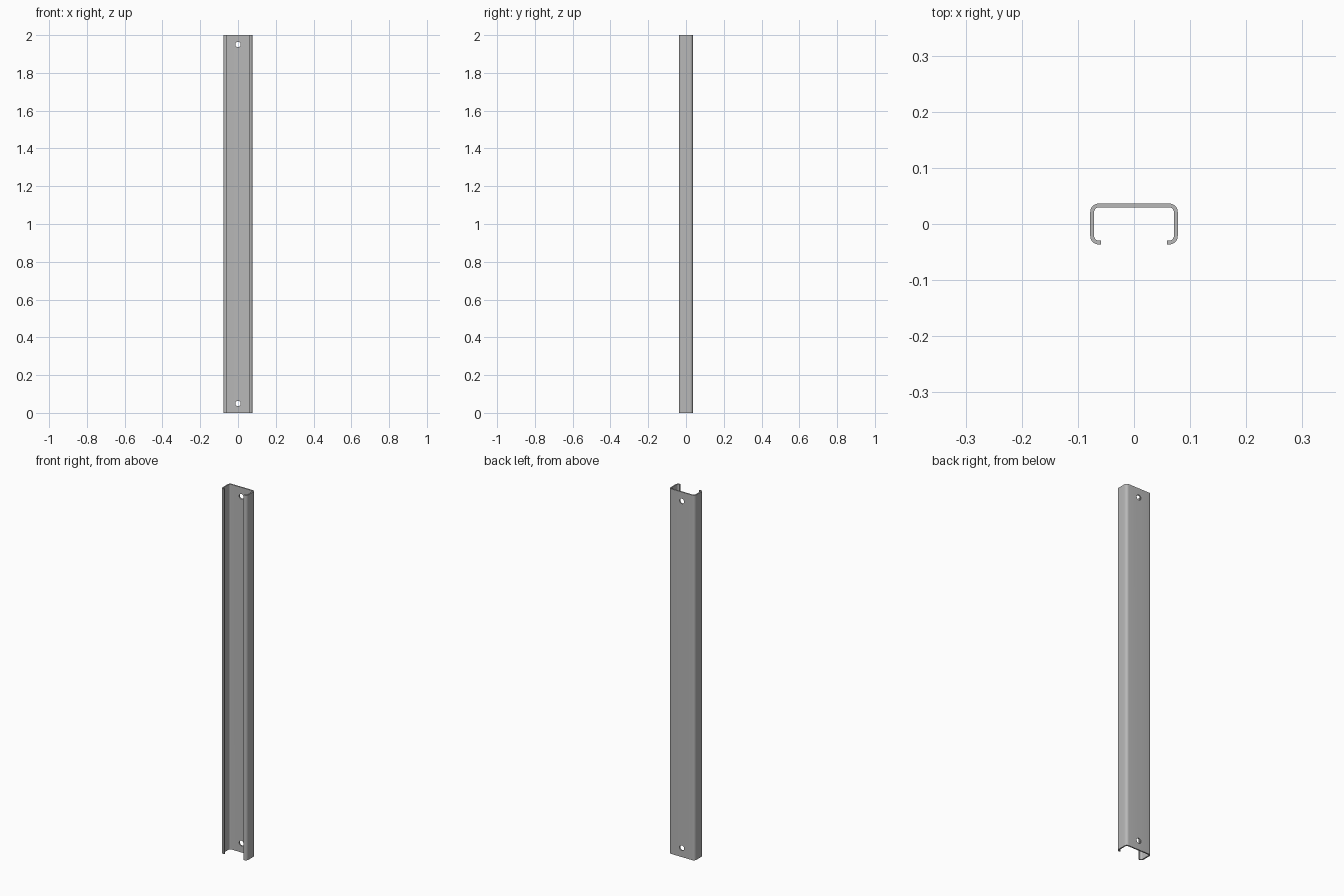
import bpy, bmesh
from math import sin, cos, radians, pi
from mathutils import Matrix

cube = bpy.data.objects.get("Cube")
if cube:
    bpy.data.objects.remove(cube, do_unlink=True)

WIDTH, DEPTH, LENGTH = 0.078, 0.0365, 2.0   # half width, half depth, height
WALL, BEND, LIP_END = 0.007, 0.015, 0.059
HOLE_RADIUS, HOLE_INSET, STEPS = 0.014, 0.05, 8

steel = bpy.data.materials.new("grey steel")
steel.use_nodes = True
grey = (0.48, 0.48, 0.48, 1)
steel.diffuse_color = grey
steel.node_tree.nodes["Principled BSDF"].inputs["Base Color"].default_value = grey


def make_object(name, bm):
    bmesh.ops.recalc_face_normals(bm, faces=bm.faces)
    mesh = bpy.data.meshes.new(name)
    bm.to_mesh(mesh)
    bm.free()
    mesh.materials.append(steel)
    obj = bpy.data.objects.new(name, mesh)
    bpy.context.collection.objects.link(obj)
    return obj


def skin(radius, inset):
    """One skin of the right half: back bend, front bend, lip end."""
    points = []
    for side, start in ((1, 90), (-1, 0)):
        for i in range(STEPS + 1):
            a = radians(start - 90 * i / STEPS)
            points.append((WIDTH - BEND + radius * cos(a),
                           side * (DEPTH - BEND) + radius * sin(a)))
    return points + [(LIP_END, inset - DEPTH)]


# Lipped channel: closed sheet profile extruded upwards
half = skin(BEND, 0) + skin(BEND - WALL, WALL)[::-1]
profile = half + [(-x, y) for x, y in reversed(half)]
bm = bmesh.new()
base = bm.faces.new([bm.verts.new((x, y, 0)) for x, y in profile])
top = bmesh.ops.extrude_face_region(bm, geom=[base], use_keep_orig=True)
bmesh.ops.translate(bm, vec=(0, 0, LENGTH),
                    verts=[v for v in top["geom"] if isinstance(v, bmesh.types.BMVert)])
channel = make_object("channel_rail", bm)

# Mounting holes through the back web
bm = bmesh.new()
for z in (HOLE_INSET, LENGTH - HOLE_INSET):
    bmesh.ops.create_cone(bm, cap_ends=True, segments=32, radius1=HOLE_RADIUS,
                          radius2=HOLE_RADIUS, depth=0.04,
                          matrix=Matrix.Translation((0, DEPTH, z)) @ Matrix.Rotation(pi / 2, 4, "X"))
cutter = make_object("hole_cutter", bm)
cutter.hide_render = True

bpy.ops.object.select_all(action="DESELECT")
channel.select_set(True)
bpy.context.view_layer.objects.active = channel
holes = channel.modifiers.new("holes", "BOOLEAN")
holes.operation, holes.solver, holes.object = "DIFFERENCE", "EXACT", cutter
bpy.ops.object.modifier_apply(modifier=holes.name)
bpy.data.objects.remove(cutter, do_unlink=True)
bpy.ops.object.shade_smooth_by_angle(angle=radians(30))
